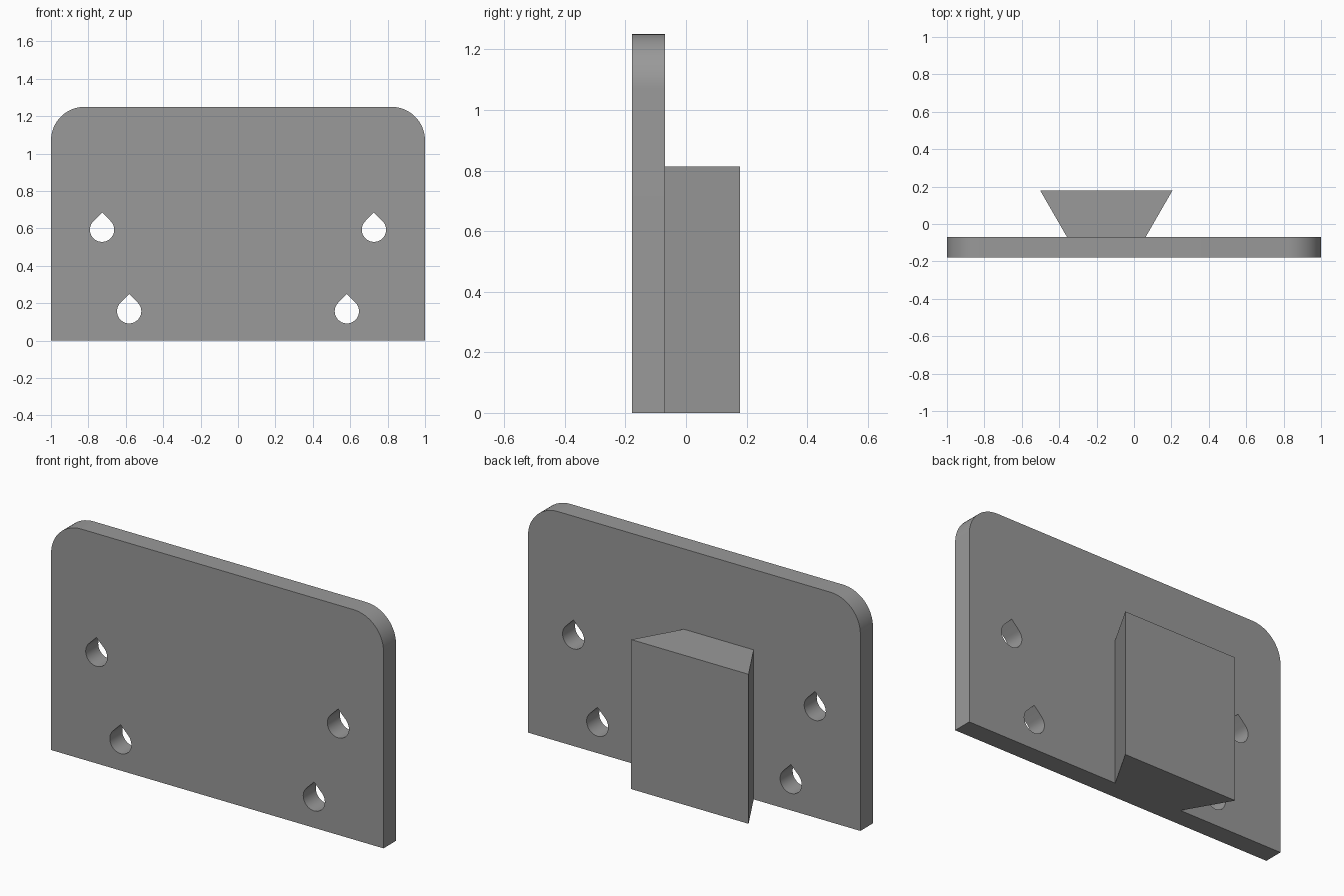
import bpy, bmesh, math

if "Cube" in bpy.data.objects:
    bpy.data.objects.remove(bpy.data.objects["Cube"])

grey = bpy.data.materials.new("mid_grey")
grey.diffuse_color = (0.32, 0.32, 0.32, 1)
grey.use_nodes = True
grey.node_tree.nodes["Principled BSDF"].inputs["Base Color"].default_value = grey.diffuse_color

BACK, FRONT = -0.07, -0.178   # plate faces along y


def prism(name, points, offset):
    """Extrude a flat outline along an offset vector."""
    bm = bmesh.new()
    face = bm.faces.new([bm.verts.new(p) for p in points])
    top = bmesh.ops.extrude_face_region(bm, geom=[face])["geom"]
    bmesh.ops.translate(bm, vec=offset,
                        verts=[v for v in top if isinstance(v, bmesh.types.BMVert)])
    bmesh.ops.recalc_face_normals(bm, faces=bm.faces)
    mesh = bpy.data.meshes.new(name)
    bm.to_mesh(mesh)
    bm.free()
    mesh.materials.append(grey)
    obj = bpy.data.objects.new(name, mesh)
    bpy.context.collection.objects.link(obj)
    return obj


def arc(cx, cz, r, a0, a1, n, y):
    """Points on an arc in the xz plane, angles in degrees."""
    angles = [math.radians(a0 + (a1 - a0) * i / n) for i in range(n + 1)]
    return [(cx + r * math.cos(a), y, cz + r * math.sin(a)) for a in angles]


# Back plate with two rounded upper corners
W, H, R = 1.0, 1.25, 0.18
outline = [(-W, FRONT, 0), (W, FRONT, 0)]
outline += arc(W - R, H - R, R, 0, 90, 16, FRONT)
outline += arc(-W + R, H - R, R, 90, 180, 16, FRONT)
plate = prism("mounting_plate", outline, (0, BACK - FRONT, 0))

# Teardrop screw holes, mirrored left and right
r = 0.065
bpy.context.view_layer.objects.active = plate
for x, z in ((0.727, 0.593), (0.582, 0.157)):
    for side in (-1, 1):
        cx = side * x
        drop = arc(cx, z, r, 135, 405, 30, FRONT - 0.1)
        drop.append((cx, FRONT - 0.1, z + r * math.sqrt(2)))
        cutter = prism("hole_cutter", drop, (0, 0.4, 0))
        cutter.hide_render = True
        mod = plate.modifiers.new("hole", "BOOLEAN")
        mod.operation = "DIFFERENCE"
        mod.solver = "EXACT"
        mod.object = cutter
        bpy.ops.object.modifier_apply(modifier=mod.name)
        bpy.data.objects.remove(cutter)

# Smooth rounded corners and hole walls, crisp edges elsewhere
bpy.ops.object.select_all(action="DESELECT")
plate.select_set(True)
bpy.ops.object.shade_smooth_by_angle(angle=math.radians(30))

# Dovetail block, flaring away from the plate
cx, near, far = -0.148, 0.21, 0.353
prism("dovetail_block",
      [(cx - near, BACK, 0), (cx + near, BACK, 0),
       (cx + far, 0.178, 0), (cx - far, 0.178, 0)], (0, 0, 0.813))
